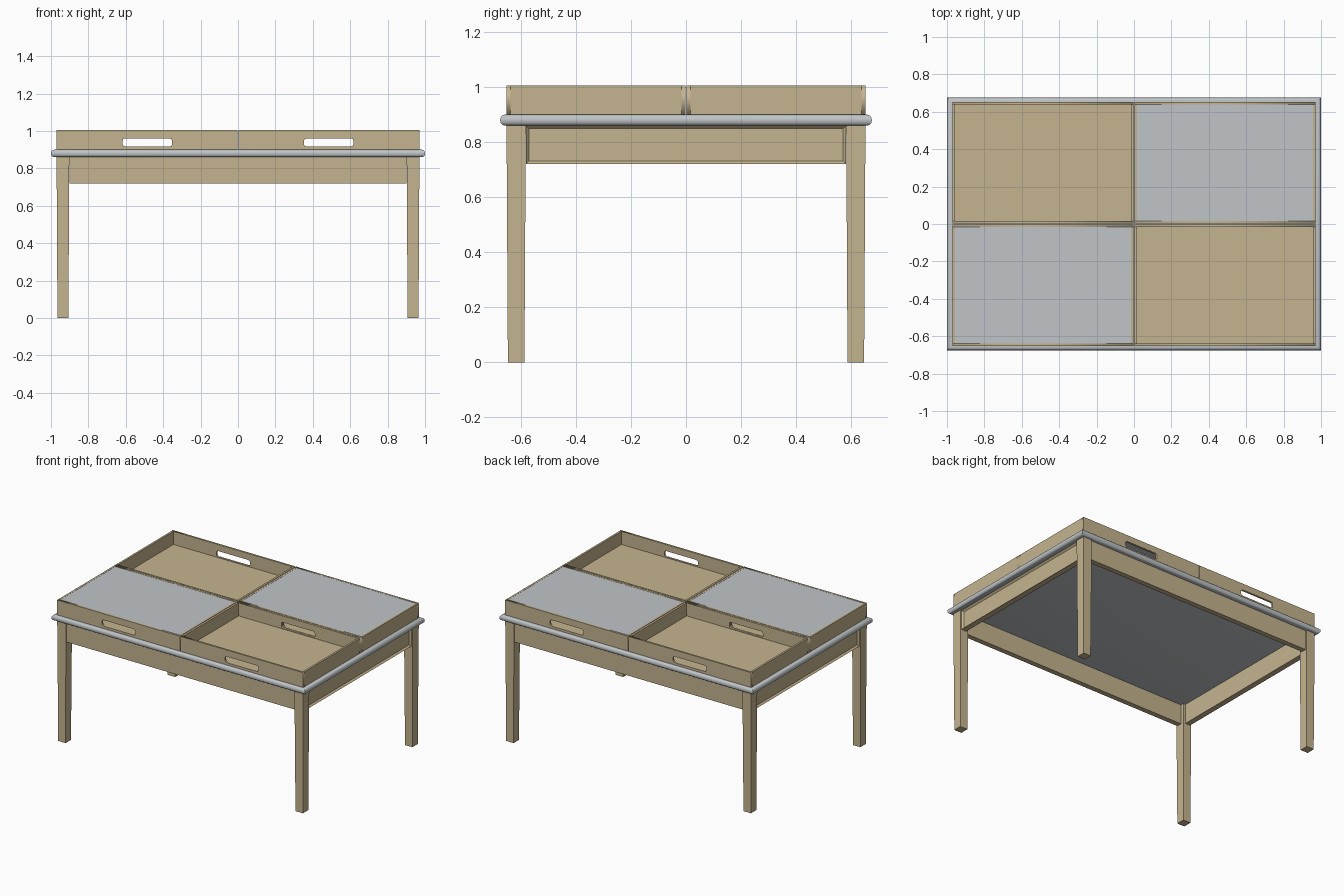
import bpy, bmesh
from mathutils import Vector

if "Cube" in bpy.data.objects:
    bpy.data.objects.remove(bpy.data.objects["Cube"])


def material(name, rgb):
    m = bpy.data.materials.new(name)
    m.diffuse_color = (*rgb, 1)
    m.use_nodes = True
    m.node_tree.nodes["Principled BSDF"].inputs["Base Color"].default_value = m.diffuse_color
    return m


WOOD = material("pale wood", (0.56, 0.455, 0.275))
GRAY = material("cool gray", (0.53, 0.56, 0.575))


def add(name, bm, mat):
    bmesh.ops.recalc_face_normals(bm, faces=bm.faces)
    me = bpy.data.meshes.new(name)
    bm.to_mesh(me)
    bm.free()
    me.materials.append(mat)
    ob = bpy.data.objects.new(name, me)
    bpy.context.collection.objects.link(ob)
    return ob


def box_bm(x0, x1, y0, y1, z0, z1):
    bm = bmesh.new()
    bmesh.ops.create_cube(bm, size=1)
    for v in bm.verts:
        v.co = Vector((x0 + (x1 - x0) * (v.co.x + 0.5),
                       y0 + (y1 - y0) * (v.co.y + 0.5),
                       z0 + (z1 - z0) * (v.co.z + 0.5)))
    return bm


def mirror(bm, sx, sy):
    for v in bm.verts:
        v.co.x *= sx
        v.co.y *= sy
    return bm


def handle_wall(name, x0, x1, y0, y1, z0, z1, hole):
    # upright board with a rounded slot, as a filled curve
    hx0, hx1, hz0, hz1, c = hole
    outer = [(x0, z0), (x1, z0), (x1, z1), (x0, z1)]
    slot = [(hx0 + c, hz0), (hx1 - c, hz0), (hx1 - c * .3, hz0 + c * .3),
            (hx1, hz0 + c), (hx1, hz1 - c), (hx1 - c * .3, hz1 - c * .3),
            (hx1 - c, hz1), (hx0 + c, hz1), (hx0 + c * .3, hz1 - c * .3),
            (hx0, hz1 - c), (hx0, hz0 + c), (hx0 + c * .3, hz0 + c * .3)]
    cu = bpy.data.curves.new(name, 'CURVE')
    cu.dimensions = '2D'
    cu.fill_mode = 'BOTH'
    cu.extrude = abs(y1 - y0) / 2
    for pts in (outer, slot):
        s = cu.splines.new('POLY')
        s.points.add(len(pts) - 1)
        for p, (x, z) in zip(s.points, pts):
            p.co = (x, z, 0, 1)
        s.use_cyclic_u = True
    tmp = bpy.data.objects.new(name + "_profile", cu)
    bpy.context.collection.objects.link(tmp)
    bpy.context.view_layer.update()
    me = bpy.data.meshes.new_from_object(
        tmp.evaluated_get(bpy.context.evaluated_depsgraph_get()))
    bm = bmesh.new()
    bm.from_mesh(me)
    bpy.data.objects.remove(tmp)
    bmesh.ops.remove_doubles(bm, verts=bm.verts, dist=1e-5)
    for v in bm.verts:
        v.co = Vector((v.co.x, (y0 + y1) / 2 + v.co.z, v.co.y))
    return bm


# table top with rounded edge
bm = box_bm(-1, 1, -0.675, 0.675, 0.86, 0.90)
edges = [e for e in bm.edges if abs(e.verts[0].co.z - e.verts[1].co.z) < 1e-4]
bmesh.ops.bevel(bm, geom=edges, offset=0.018, segments=4, profile=0.5,
                affect='EDGES')
top = add("table_top", bm, GRAY)
bpy.context.view_layer.objects.active = top
top.select_set(True)
bpy.ops.object.shade_smooth_by_angle(angle=0.6)
top.select_set(False)

# tapered legs
for sx, a in ((-1, "left"), (1, "right")):
    for sy, b in ((-1, "front"), (1, "back")):
        bm = box_bm(0.902, 0.97, 0.582, 0.652, 0, 0.86)
        for v in bm.verts:
            if v.co.z < 0.1:
                v.co.x = 0.936 + (v.co.x - 0.936) * 0.86
                v.co.y = 0.617 + (v.co.y - 0.617) * 0.86
        add(f"{b}_{a}_leg", mirror(bm, sx, sy), WOOD)

# aprons: plain long ones, recessed panel on the short ones
for s, a, b in ((-1, "front", "left"), (1, "back", "right")):
    add(a + "_apron", mirror(box_bm(-0.902, 0.902, 0.605, 0.642, 0.72, 0.86), 1, s), WOOD)
    bm = box_bm(0.92, 0.96, -0.582, 0.582, 0.72, 0.86)
    bm.normal_update()
    face = [f for f in bm.faces if f.normal.x > 0.9]
    bmesh.ops.inset_region(bm, faces=face, thickness=0.016)
    for v in face[0].verts:
        v.co.x -= 0.012
    add(b + "_apron", mirror(bm, s, 1), WOOD)

# four trays, two of them with gray lids
X0, X1, Y0, Y1, Z0, Z1, T = 0.002, 0.97, 0.002, 0.652, 0.90, 1.006, 0.014
SLOT = (0.353, 0.617, 0.917, 0.96, 0.012)
for sx, a in ((-1, "left"), (1, "right")):
    for sy, b in ((-1, "front"), (1, "back")):
        n = f"{b}_{a}_tray"
        for y0, y1, w in ((Y0, Y0 + T, "inner"), (Y1 - T, Y1, "outer")):
            bm = handle_wall(n, X0, X1, y0, y1, Z0, Z1, SLOT)
            add(f"{n}_{w}_handle_wall", mirror(bm, sx, sy), WOOD)
        for x0, x1, w in ((X0, X0 + T, "inner"), (X1 - T, X1, "outer")):
            bm = box_bm(x0, x1, Y0 + T, Y1 - T, Z0, Z1)
            add(f"{n}_{w}_end_wall", mirror(bm, sx, sy), WOOD)
        bm = box_bm(X0 + T, X1 - T, Y0 + T, Y1 - T, Z0 + 0.001, Z0 + 0.013)
        add(n + "_floor", mirror(bm, sx, sy), WOOD)
        if sx == sy:
            bm = box_bm(X0 + T, X1 - T, Y0 + T, Y1 - T, Z1 - 0.013, Z1 - 0.001)
            add(n + "_lid", mirror(bm, sx, sy), GRAY)
